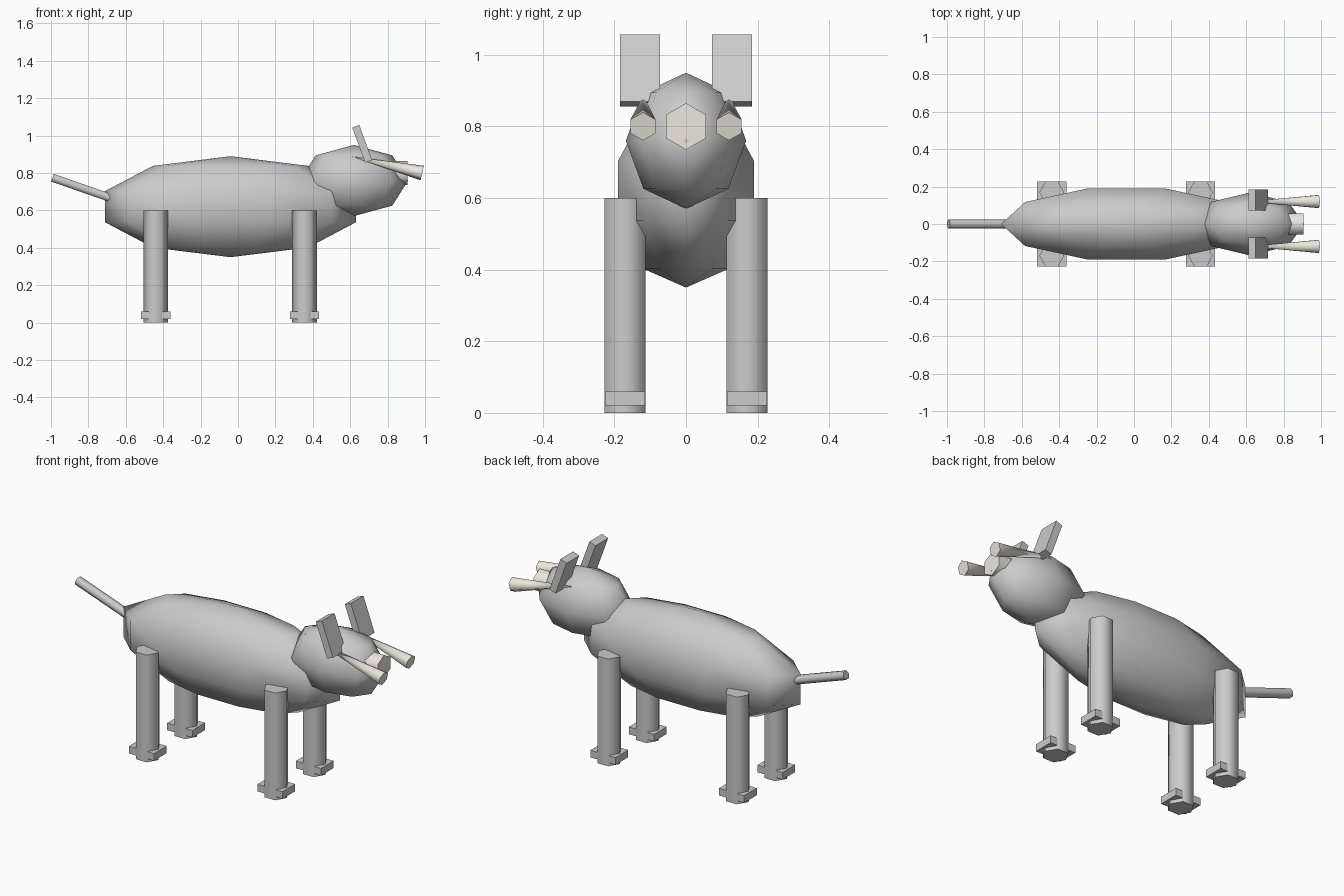
import bpy, bmesh, math
from mathutils import Matrix, Vector

if "Cube" in bpy.data.objects:
    bpy.data.objects.remove(bpy.data.objects["Cube"])

ivory = bpy.data.materials.new("ivory")
ivory.diffuse_color = (0.85, 0.81, 0.73, 1)
ivory.use_nodes = True
ivory.node_tree.nodes["Principled BSDF"].inputs["Base Color"].default_value = ivory.diffuse_color


def finish(name, bm, mat=None):
    bmesh.ops.recalc_face_normals(bm, faces=bm.faces)
    mesh = bpy.data.meshes.new(name)
    bm.to_mesh(mesh)
    bm.free()
    obj = bpy.data.objects.new(name, mesh)
    bpy.context.collection.objects.link(obj)
    if mat:
        mesh.materials.append(mat)
    bpy.ops.object.select_all(action='DESELECT')
    obj.select_set(True)
    bpy.context.view_layer.objects.active = obj
    bpy.ops.object.shade_smooth_by_angle(angle=math.radians(65))
    return obj


def ellipsoid(name, center, radii, segments, rings):
    bm = bmesh.new()
    m = (Matrix.Translation(center) @ Matrix.Diagonal((*radii, 1))
         @ Matrix.Rotation(math.pi / 2, 4, 'Z'))
    bmesh.ops.create_uvsphere(bm, u_segments=segments, v_segments=rings, radius=1, matrix=m)
    return finish(name, bm)


def rod(name, start, end, r0, r1, corner, mat=None):
    """Six-sided rod or cone; one edge lies towards the corner direction."""
    a, b = Vector(start), Vector(end)
    z = (b - a).normalized()
    c = Vector(corner)
    y = (c - z * c.dot(z)).normalized()
    x = y.cross(z)
    m = Matrix((x, y, z)).transposed().to_4x4()
    m.translation = (a + b) / 2
    bm = bmesh.new()
    bmesh.ops.create_cone(bm, cap_ends=True, segments=6, radius1=r0, radius2=r1,
                          depth=(b - a).length, matrix=m)
    bmesh.ops.remove_doubles(bm, verts=bm.verts, dist=1e-5)
    return finish(name, bm, mat)


def box(name, center, size, tilt=0):
    bm = bmesh.new()
    m = (Matrix.Translation(center) @ Matrix.Rotation(tilt, 4, 'Y')
         @ Matrix.Diagonal((*size, 1)))
    bmesh.ops.create_cube(bm, size=1, matrix=m)
    return finish(name, bm)


# Body and head
ellipsoid("body", (-0.04, 0, 0.62), (0.705, 0.21, 0.27), 10, 5)
ellipsoid("head", (0.62, 0, 0.76), (0.29, 0.168, 0.19), 8, 4)

# Tail and snout
rod("tail", (-0.62, 0, 0.645), (-0.992, 0, 0.775), 0.025, 0.025, (0, 1, 0))
rod("snout", (0.80, 0, 0.80), (0.905, 0, 0.80), 0.065, 0.065, (0, 0, 1), ivory)

for side, s in (("left", 1), ("right", -1)):
    # Ears and tusks
    box(f"ear_{side}", (0.664, s * 0.128, 0.956), (0.04, 0.112, 0.2), -0.35)
    rod(f"tusk_{side}", (0.61, s * 0.12, 0.888), (0.985, s * 0.12, 0.80),
        0, 0.04, (0, 0, 1), ivory)
    # Legs and feet
    for place, x in (("front", 0.356), ("back", -0.44)):
        rod(f"{place}_leg_{side}", (x, s * 0.17, 0), (x, s * 0.17, 0.6),
            0.066, 0.066, (1, 0, 0))
        box(f"{place}_foot_{side}", (x, s * 0.17, 0.04), (0.156, 0.112, 0.04))
